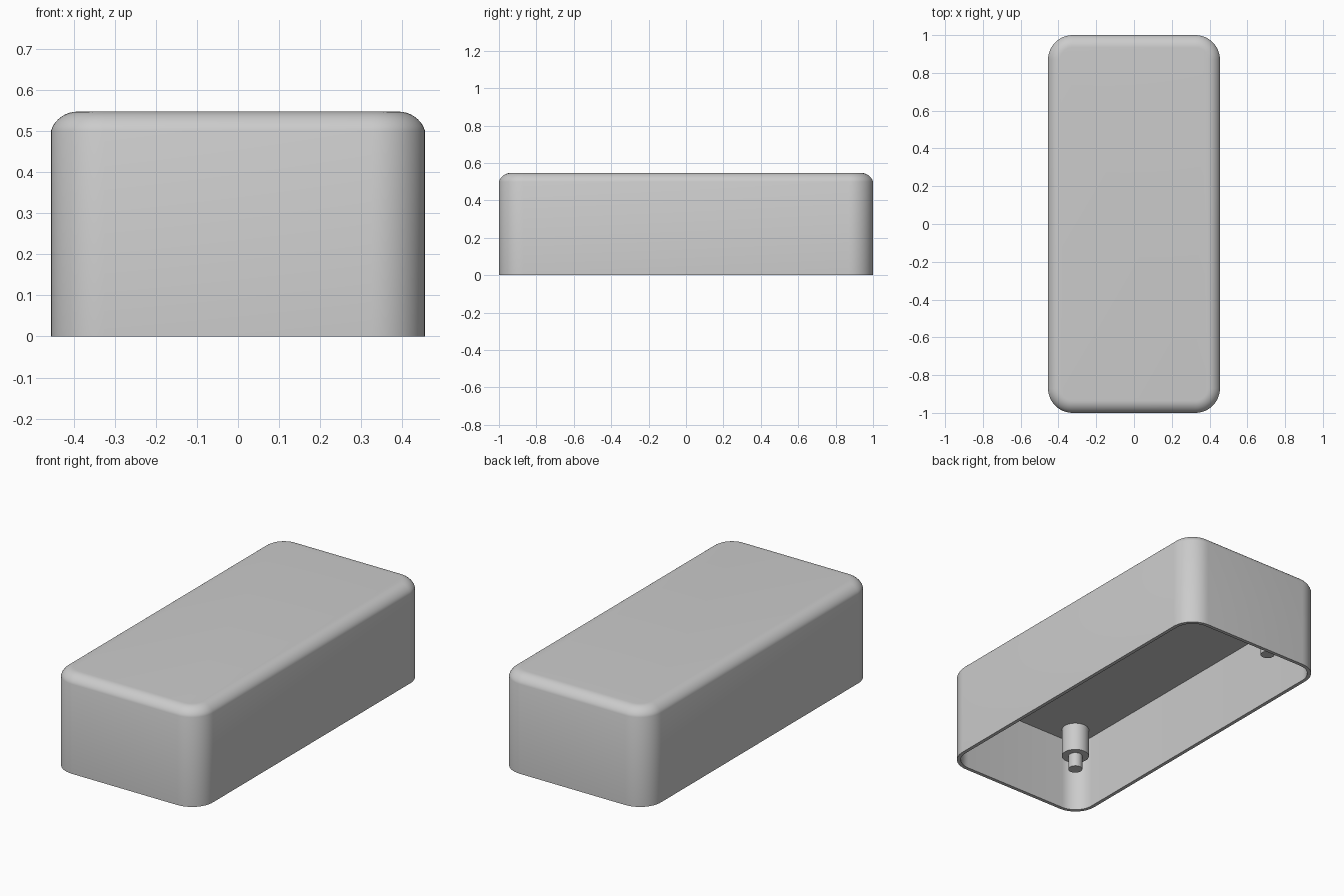
import bpy
import bmesh
import math

if "Cube" in bpy.data.objects:
    bpy.data.objects.remove(bpy.data.objects["Cube"])

HALF_X, HALF_Y, CORNER = 0.455, 1.0, 0.13
WALL, SHOULDER, TOP, CEILING = 0.02, 0.5, 0.547, 0.42

grey = bpy.data.materials.new("light grey plastic")
grey.use_nodes = True
colour = (0.6, 0.6, 0.6, 1)
grey.diffuse_color = colour
grey.node_tree.nodes["Principled BSDF"].inputs["Base Color"].default_value = colour


def finish(name, bm, angle=30):
    bmesh.ops.recalc_face_normals(bm, faces=bm.faces)
    mesh = bpy.data.meshes.new(name)
    bm.to_mesh(mesh)
    bm.free()
    mesh.materials.append(grey)
    obj = bpy.data.objects.new(name, mesh)
    bpy.context.collection.objects.link(obj)
    bpy.ops.object.select_all(action="DESELECT")
    obj.select_set(True)
    bpy.context.view_layer.objects.active = obj
    bpy.ops.object.shade_smooth_by_angle(angle=math.radians(angle))
    return obj


def rounded_loop(bm, inset, z, steps=12):
    """Ring of vertices around a rounded rectangle."""
    r = CORNER - inset
    ring = []
    for quarter, (sx, sy) in enumerate([(1, 1), (-1, 1), (-1, -1), (1, -1)]):
        for i in range(steps + 1):
            a = (quarter + i / steps) * math.pi / 2
            ring.append(bm.verts.new((sx * (HALF_X - CORNER) + r * math.cos(a),
                                      sy * (HALF_Y - CORNER) + r * math.sin(a), z)))
    return ring


def lathe(bm, profile, x, y, sides=32):
    """Stepped round pillar from (radius, height) pairs, capped at both ends."""
    rings = [[bm.verts.new((x + r * math.cos(2 * math.pi * i / sides),
                            y + r * math.sin(2 * math.pi * i / sides), z))
              for i in range(sides)] for r, z in profile]
    bridge(bm, rings)
    bm.faces.new(rings[0])
    bm.faces.new(rings[-1])


def bridge(bm, rings):
    for a, b in zip(rings, rings[1:]):
        for i in range(len(a)):
            j = (i + 1) % len(a)
            bm.faces.new((a[i], a[j], b[j], b[i]))


# Open-bottomed shell: inner ceiling, inner wall, rim, outer wall, rounded top
bm = bmesh.new()
levels = [(WALL, CEILING), (WALL, 0), (0, 0), (0, SHOULDER)]
radius, sweep, steps = 0.0694, math.radians(69.5), 8
for i in range(1, steps + 1):
    a = sweep * (1 - i / steps)
    levels.append((radius * (math.sin(sweep) - math.sin(a)),
                   TOP - radius * (1 - math.cos(a))))
rings = [rounded_loop(bm, inset, z) for inset, z in levels]
bridge(bm, rings)
bm.faces.new(rings[0])
bm.faces.new(rings[-1])
finish("case_shell", bm)

# Mounting posts with locating pins, hanging from the ceiling
for side, x in (("left", 0.32), ("right", -0.32)):
    for end, y in (("front", -0.865), ("back", 0.72)):
        bm = bmesh.new()
        lathe(bm, [(0.072, CEILING + 0.01), (0.072, 0.26), (0.037, 0.26), (0.037, 0.18)], x, y)
        finish(f"mounting_post_{end}_{side}", bm)
